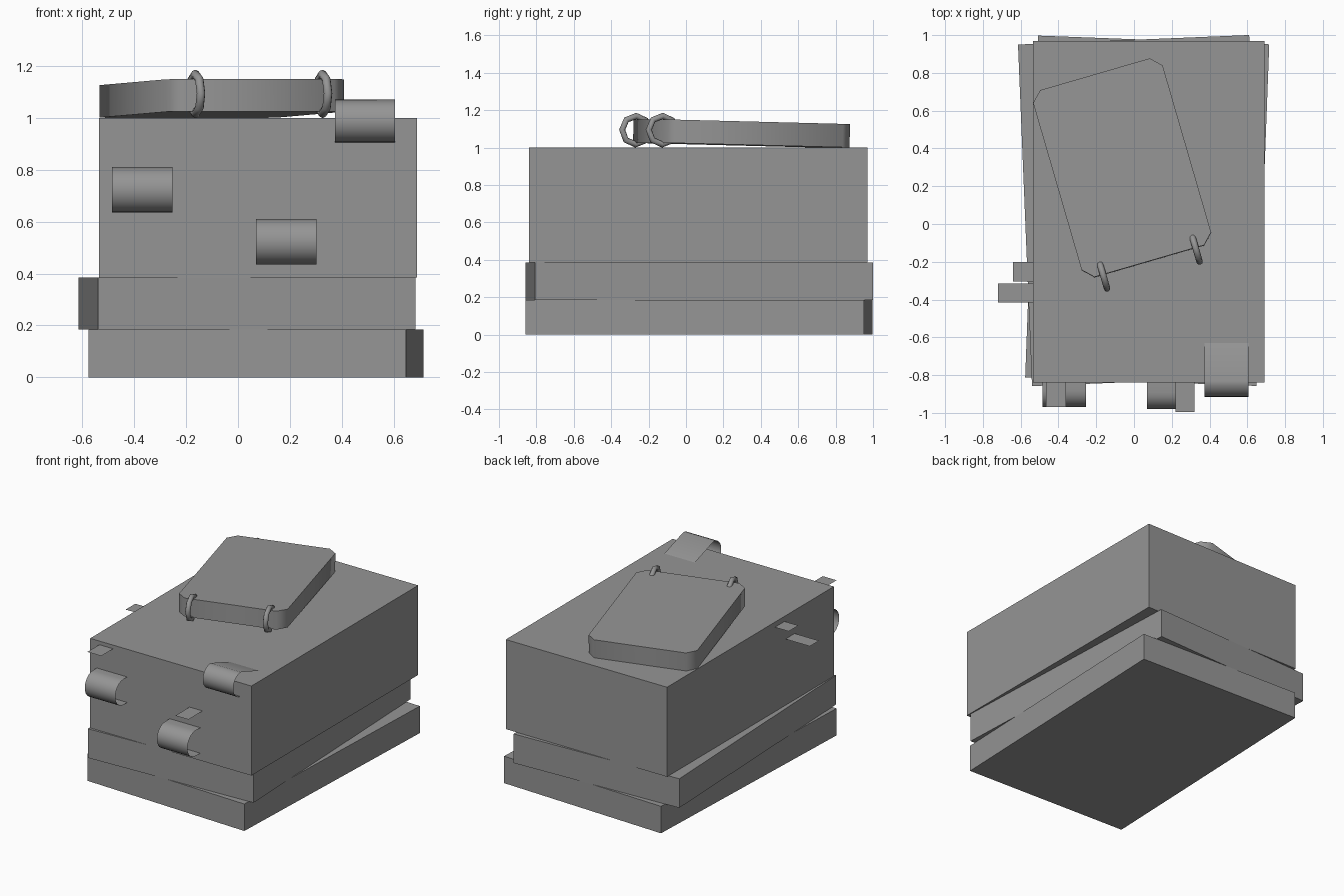
import bpy, bmesh, math
from mathutils import Matrix, Vector

default = bpy.data.objects.get("Cube")
if default:
    bpy.data.objects.remove(default, do_unlink=True)

# Single grey material
grey = bpy.data.materials.new("plain grey")
grey.use_nodes = True
colour = (0.3, 0.3, 0.3, 1)
grey.diffuse_color = colour
next(n for n in grey.node_tree.nodes if n.type == 'BSDF_PRINCIPLED').inputs["Base Color"].default_value = colour


def finish(name, bm, matrix=Matrix(), smooth=None):
    mesh = bpy.data.meshes.new(name)
    bm.to_mesh(mesh)
    bm.free()
    mesh.materials.append(grey)
    obj = bpy.data.objects.new(name, mesh)
    bpy.context.collection.objects.link(obj)
    obj.matrix_world = matrix
    if smooth:
        bpy.ops.object.select_all(action='DESELECT')
        obj.select_set(True)
        bpy.context.view_layer.objects.active = obj
        bpy.ops.object.shade_smooth_by_angle(angle=math.radians(smooth))
    return obj


def slab(name, centre, size, turn):
    bm = bmesh.new()
    bmesh.ops.create_cube(bm, size=1, matrix=Matrix.Diagonal((*size, 1)))
    turned = Matrix.Rotation(math.radians(turn), 4, 'Z')
    return finish(name, bm, Matrix.Translation(centre) @ turned)


def strip(name, x0, x1, profile):
    # Thin sheet: a (y, z) profile swept along x
    bm = bmesh.new()
    rows = [[bm.verts.new((x, y, z)) for x in (x0, x1)] for y, z in profile]
    for a, b in zip(rows, rows[1:]):
        bm.faces.new((a[0], b[0], b[1], a[1]))
    return finish(name, bm, smooth=50)


# Stack of three blocks, the lower two slightly turned
slab("bottom_slab", (0.07, 0.07, 0.0925), (1.225, 1.81, 0.185), -2.15)
slab("middle_slab", (0.035, 0.071, 0.285), (1.225, 1.81, 0.2), 2.35)
slab("top_block", (0.0775, 0.065, 0.6925), (1.225, 1.81, 0.615), 0)

# Tilted plate with clipped corners lying on top
plate_frame = (Matrix.Translation((-0.0625, 0.297, 1.075))
               @ Matrix.Rotation(math.radians(16.2), 4, 'Z')
               @ Matrix.Rotation(math.radians(-1.4), 4, 'X'))
w, l, cut = 0.357, 0.515, 0.055
bm = bmesh.new()
outline = []
for sx, sy in ((1, 1), (-1, 1), (-1, -1), (1, -1)):
    pair = [(sx * w, sy * (l - cut)), (sx * (w - cut), sy * l)]
    outline += pair if sx * sy > 0 else pair[::-1]
base = bm.faces.new([bm.verts.new((x, y, -0.0625)) for x, y in outline])
new = bmesh.ops.extrude_face_region(bm, geom=[base])["geom"]
bmesh.ops.translate(bm, vec=(0, 0, 0.125), verts=[v for v in new if isinstance(v, bmesh.types.BMVert)])
bmesh.ops.recalc_face_normals(bm, faces=bm.faces)
finish("top_plate", bm, plate_frame, smooth=50)


# Binding rings through the front edge of the plate
def ring(name, x, major=0.076, minor=0.017, sides=8):
    bm = bmesh.new()
    loops = []
    for i in range(sides):
        a = math.tau * i / sides
        out = Vector((0, math.cos(a), math.sin(a)))
        loops.append([bm.verts.new(out * (major + minor * math.cos(b)) + Vector((minor * math.sin(b), 0, 0)))
                      for b in (math.tau * j / sides for j in range(sides))])
    for i in range(sides):
        p, q = loops[i], loops[(i + 1) % sides]
        for j in range(sides):
            k = (j + 1) % sides
            bm.faces.new((p[j], q[j], q[k], p[k]))
    bmesh.ops.recalc_face_normals(bm, faces=bm.faces)
    finish(name, bm, plate_frame @ Matrix.Translation((x, -l, 0.005)), smooth=60)


ring("right_ring", -0.255)
ring("left_ring", 0.255)

# Curled strips on the front face: flat ends with a rounded nose
front = -0.84


def curl(z0, z1, nose):
    r, mid = (z1 - z0) / 2, (z0 + z1) / 2
    arc = [(nose + r - r * math.sin(t), mid + r * math.cos(t))
           for t in (math.pi * i / 12 for i in range(13))]
    return [(front, z1)] + arc + [(front, z0)]


strip("right_curl", -0.485, -0.253, curl(0.635, 0.81, -0.97))
strip("middle_curl", 0.07, 0.302, curl(0.435, 0.61, -0.98))

# Curl folded over the top front edge, its upper flap sloping back
nose_arc = [(-0.832 - 0.083 * math.sin(t), 0.9875 + 0.0825 * math.cos(t))
            for t in (math.pi * i / 12 for i in range(13))]
strip("corner_curl", 0.373, 0.605, [(-0.63, 1.002)] + nose_arc)

# Paper tabs sticking out of the block
for name, x0, x1, y0, y1, z in (
        ("front_left_tab", 0.22, 0.32, -0.995, -0.82, 0.73),
        ("front_right_tab", -0.465, -0.36, -0.97, -0.82, 0.975),
        ("side_upper_tab", -0.64, -0.52, -0.305, -0.2, 0.965),
        ("side_lower_tab", -0.72, -0.52, -0.415, -0.315, 0.84)):
    strip(name, x0, x1, [(y1, z), (y0, z)])
